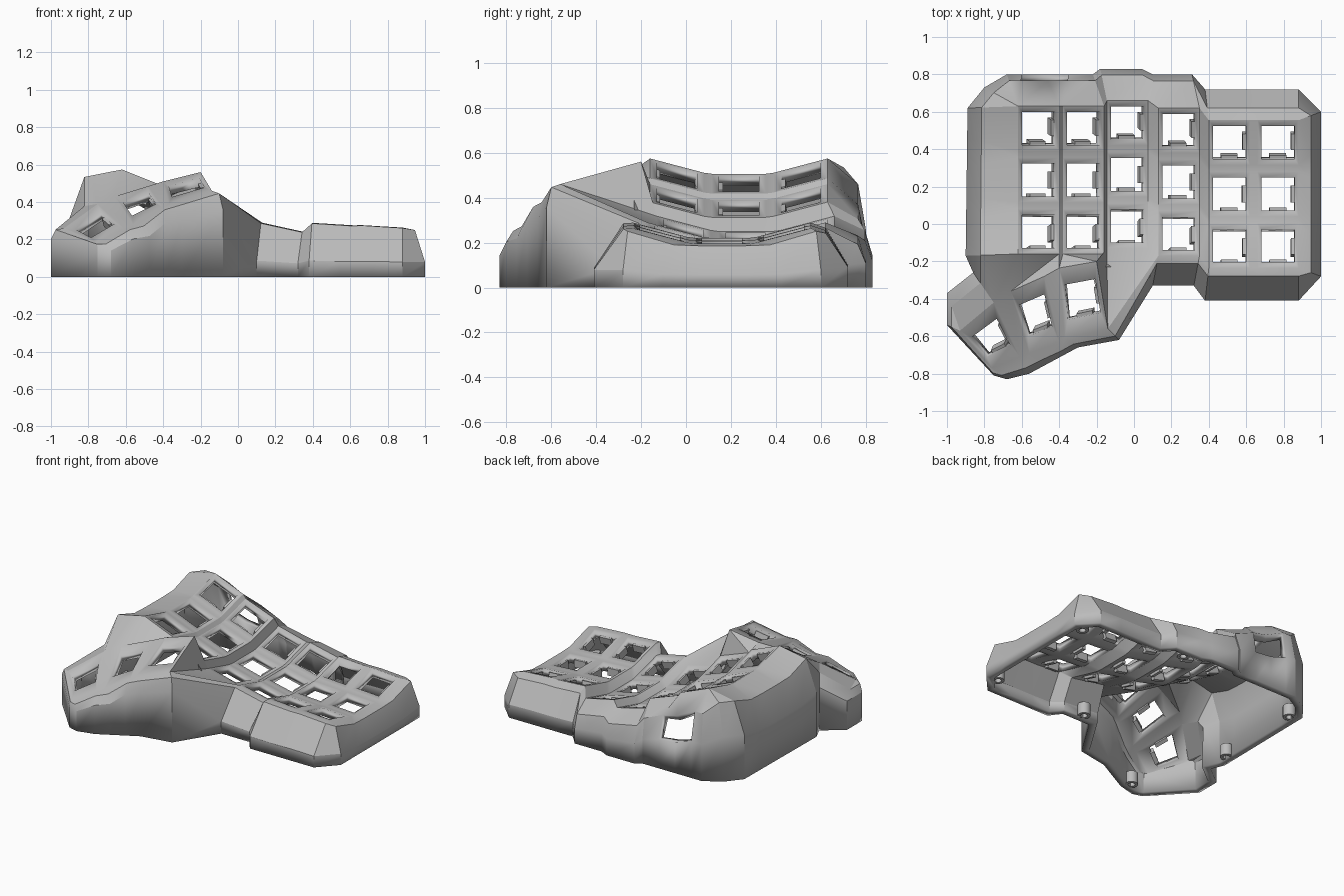
import bpy, bmesh
from mathutils import Vector, Matrix

cube = bpy.data.objects.get("Cube")
if cube:
    bpy.data.objects.remove(cube)

shade = 0.5
grey = bpy.data.materials.new("plain grey")
grey.use_nodes = True
grey.diffuse_color = (shade, shade, shade, 1)
grey.node_tree.nodes["Principled BSDF"].inputs["Base Color"].default_value = grey.diffuse_color

bm = bmesh.new()
holes = []
stops = []


def finish(name, mesh_bm):
    """Turn a bmesh into a named object with softly shaded curves."""
    mesh = bpy.data.meshes.new(name)
    mesh_bm.to_mesh(mesh)
    mesh_bm.free()
    mesh.materials.append(grey)
    ob = bpy.data.objects.new(name, mesh)
    bpy.context.collection.objects.link(ob)
    bpy.ops.object.select_all(action='DESELECT')
    ob.select_set(True)
    bpy.context.view_layer.objects.active = ob
    bpy.ops.object.shade_smooth_by_angle(angle=0.4)
    return ob


def face(*verts):
    """Face that tolerates repeated corners."""
    unique = list(dict.fromkeys(verts))
    if len(unique) > 2:
        bm.faces.new(unique)


def key_cell(corners, across, along):
    """Frame around a switch hole; corners run front-left, front-right, back-right, back-left."""
    a, b, c, d = [v.co for v in corners]
    inner = []
    for side_u, side_v in ((-1, -1), (1, -1), (1, 1), (-1, 1)):
        u, v = (1 + side_u * across) / 2, (1 + side_v * along) / 2
        inner.append(bm.verts.new(a.lerp(b, u).lerp(d.lerp(c, u), v)))
    for k in range(4):
        n = (k + 1) % 4
        face(corners[k], corners[n], inner[n], inner[k])
    holes.append([v.co.copy() for v in inner])


def wall(plate_verts, start, end, style, opening=False):
    """Add wall stops from plate edge to floor, spaced evenly on a straight floor line."""
    reach, drop, skirt = style
    steps = max(len(plate_verts) - 1, 1)
    for k, plate in enumerate(plate_verts):
        floor = Vector(start).lerp(Vector(end), k / steps).to_3d()
        shoulder = plate.co.lerp(floor, reach)
        shoulder.z = plate.co.z * (1 - drop)
        low = floor + Vector((0, 0, plate.co.z * skirt))
        ring = [plate] + [bm.verts.new(p) for p in (shoulder, low, floor)]
        stops.append((ring, opening and k < steps))


# Finger columns: centre x, y, z and sideways slope
columns = [(-0.51, 0.235, 0.455, -0.4), (-0.27, 0.235, 0.345, -0.36),
           (-0.035, 0.265, 0.215, -0.25), (0.24, 0.225, 0.19, -0.22),
           (0.51, 0.16, 0.207, -0.06), (0.77, 0.16, 0.195, -0.06)]
grid = {}
for i in range(12):
    x, y, z, slope = columns[i // 2]
    dx = 0.11 if i % 2 else -0.11
    for j in range(6):
        dy = (j // 2 - 1) * 0.275 + (0.12 if j % 2 else -0.12)
        grid[i, j] = bm.verts.new((x + dx, y + dy, z + slope * dx + 0.48 * dy * dy))
for i in range(11):
    for j in range(5):
        quad = [grid[i, j], grid[i + 1, j], grid[i + 1, j + 1], grid[i, j + 1]]
        if i % 2 == 0 and j % 2 == 0:
            key_cell(quad, 0.8, 0.74)
        else:
            face(*quad)
front = [grid[i, 0] for i in range(12)]
back = [grid[i, 5] for i in range(12)]
left = [grid[0, j] for j in range(6)]
right = [grid[11, j] for j in range(6)]

# Thumb cluster: far and near edges, from right to left
far = [bm.verts.new(p) for p in ((-0.2, -0.2, 0.56), (-0.4, -0.235, 0.51), (-0.48, -0.28, 0.485),
                                 (-0.66, -0.36, 0.43), (-0.75, -0.42, 0.39), (-0.93, -0.57, 0.26))]
near = [bm.verts.new(p) for p in ((-0.14, -0.56, 0.46), (-0.37, -0.61, 0.39), (-0.4, -0.63, 0.37),
                                  (-0.56, -0.69, 0.28), (-0.61, -0.71, 0.26), (-0.76, -0.77, 0.18))]
for i in range(5):
    quad = [near[i + 1], near[i], far[i], far[i + 1]]
    if i % 2 == 0:
        key_cell(quad, 0.78, 0.5)
    else:
        face(*quad)

# Bridge: a zigzag of triangles between finger columns and thumb cluster
thumb_side = [far[4], far[3], far[2], far[1], far[0], near[0]]
f, t = 0, 0
for advance in "tfttftfftff":
    tip = front[f], thumb_side[t]
    if advance == "t":
        t += 1
        face(*tip, thumb_side[t])
    else:
        f += 1
        face(*tip, front[f])

# Outer walls, clockwise from the back left; style is shoulder reach, shoulder drop, skirt height
tall, low_back, low_side, low_front = (0.8, 0.2, 0.45), (0.4, 0.08, 0.35), (0.55, 0.05, 0.3), (0.25, 0.01, 0.3)
thumb, flank = (0.65, 0.03, 0.78), (0.72, 0.07, 0.55)
wall(back[:1], (-0.68, 0.8), (-0.68, 0.8), tall)
wall(back[:3], (-0.6, 0.8), (-0.35, 0.8), tall, opening=True)
wall(back[3:4], (-0.22, 0.8), (-0.22, 0.8), tall)
wall(back[4:6], (-0.18, 0.83), (0.04, 0.83), tall)
wall(back[6:8], (0.1, 0.8), (0.31, 0.8), tall)
wall(back[8:], (0.38, 0.72), (0.88, 0.72), low_back)
wall(right[::-1], (1, 0.6), (1, -0.28), low_side)
wall(front[:7:-1], (0.88, -0.41), (0.38, -0.41), low_front)
wall(front[7:5:-1], (0.32, -0.33), (0.1, -0.33), low_front)
wall(near[:1], (-0.08, -0.62), (-0.08, -0.62), thumb)
wall(near[1:5], (-0.3, -0.66), (-0.56, -0.8), thumb)
wall([near[5], near[5]], (-0.68, -0.83), (-0.75, -0.81), thumb)
wall([far[5], far[5]], (-1, -0.54), (-1, -0.37), thumb)
wall(far[4:5], (-0.86, -0.26), (-0.86, -0.26), thumb)
wall(left, (-0.9, -0.17), (-0.89, 0.62), flank)
wall(left[5:], (-0.8, 0.73), (-0.8, 0.73), flank)
for (ring, opening), (after, _) in zip(stops, stops[1:] + stops[:1]):
    for r in range(3):
        if not (opening and r == 1):      # leaves the connector opening in the back
            face(ring[r], after[r], after[r + 1], ring[r + 1])

# Turn the skin into a wall of even thickness
bmesh.ops.recalc_face_normals(bm, faces=bm.faces)
bm.normal_update()
if sum(skin.normal.z * skin.calc_area() for skin in bm.faces) < 0:
    bmesh.ops.reverse_faces(bm, faces=bm.faces)
case = finish("keyboard_case", bm)
solid = case.modifiers.new("wall thickness", 'SOLIDIFY')
solid.thickness = 0.05
solid.offset = -1
solid.use_even_offset = True

# Switch clips on two inner edges of each hole
clips = bmesh.new()
for hole in holes:
    centre = sum(hole, Vector()) / 4
    normal = (hole[1] - hole[0]).cross(hole[3] - hole[0]).normalized()
    for k in (0, 1):
        p, q = hole[k], hole[k + 1]
        inward = (centre - (p + q) / 2).normalized()
        along = (q - p).normalized()
        middle = (p + q) / 2 + inward * 0.004 - normal * 0.04
        axes = Matrix((along, inward, normal)).transposed().to_4x4()
        size = Matrix.Diagonal((0.09, 0.028, 0.053, 1))
        bmesh.ops.create_cube(clips, size=1, matrix=Matrix.Translation(middle) @ axes @ size)
bmesh.ops.recalc_face_normals(clips, faces=clips.faces)
finish("switch_clips", clips)

# Hollow screw posts along the inside of the floor rim
posts = bmesh.new()
for x, y in ((0.91, 0.57), (0.91, -0.27), (0.2, -0.26), (0.2, 0.73),
             (-0.82, 0.57), (-0.84, -0.08), (-0.6, -0.74)):
    rings = []
    for radius, z in ((0.022, 0.07), (0.022, 0), (0.042, 0), (0.042, 0.08)):
        rings.append(bmesh.ops.create_circle(posts, segments=16, radius=radius,
                     matrix=Matrix.Translation((x, y, z)))["verts"])
    for lower, upper in zip(rings, rings[1:]):
        for n in range(16):
            m = (n + 1) % 16
            posts.faces.new((lower[n], lower[m], upper[m], upper[n]))
    posts.faces.new(rings[0])
    posts.faces.new(rings[3])
bmesh.ops.recalc_face_normals(posts, faces=posts.faces)
finish("screw_posts", posts)
